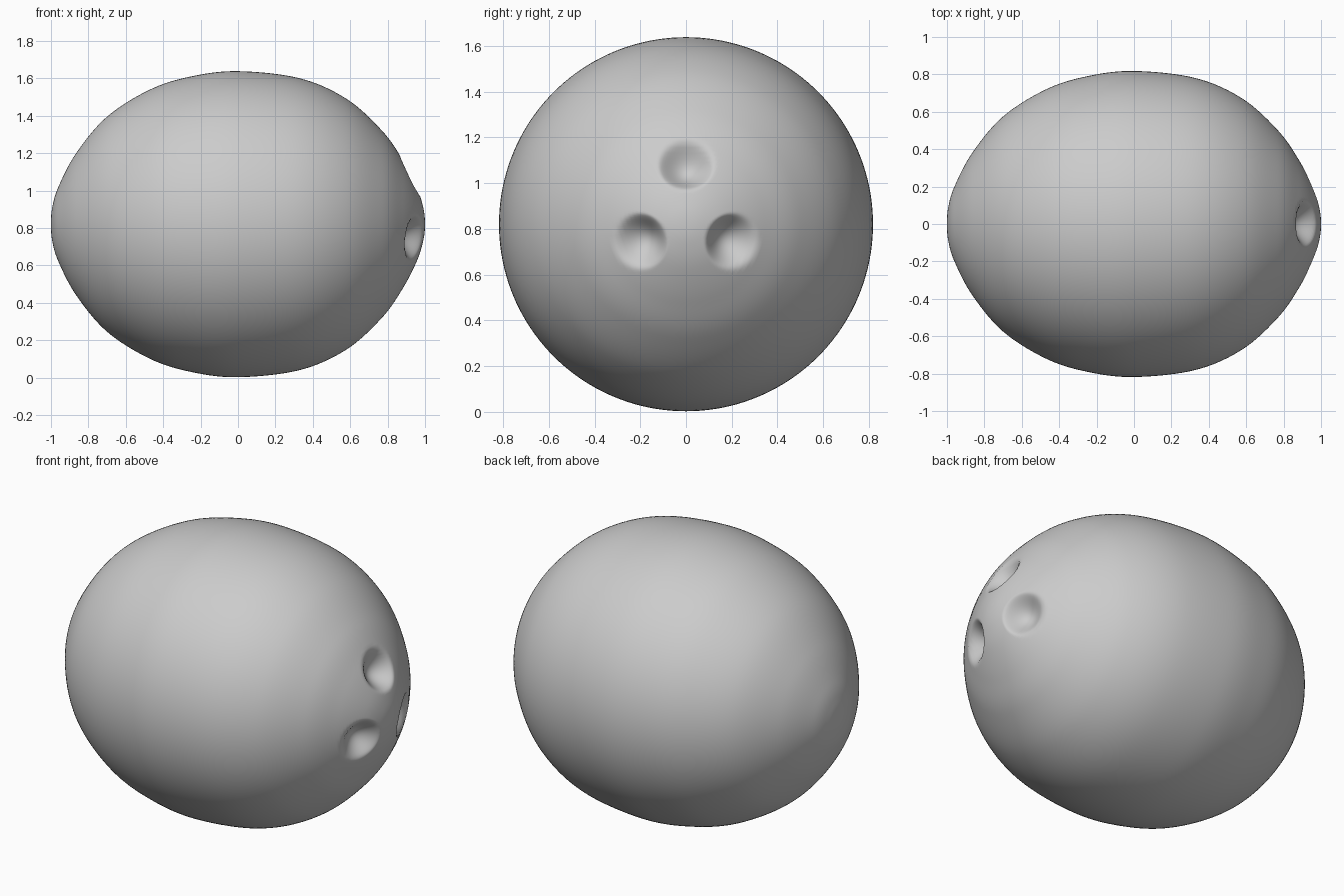
import bpy
import bmesh
from math import sin, cos, tau
from mathutils import Vector

if "Cube" in bpy.data.objects:
    bpy.data.objects.remove(bpy.data.objects["Cube"], do_unlink=True)

SEGMENTS, STEPS = 160, 9
CENTRE_Z = 0.82
DENT_RADIUS, DENT_DEPTH = 0.125, 0.085

# Half outline of the shell: position along x, distance from the x axis
outline = [(-1, 0), (-.993, .09), (-.96, .2), (-.865, .38), (-.70, .575),
           (-.47, .72), (-.25, .79), (0, .818), (.33, .78), (.58, .67),
           (.77, .5), (.88, .345), (.955, .2), (.99, .09), (1, 0)]


def smooth_outline(points):
    """Catmull-Rom curve through the points, mirrored across the axis at each tip."""
    pts = [Vector(p) for p in points]
    flip = lambda p: Vector((p.x, -p.y))
    pts = [flip(pts[1])] + pts + [flip(pts[-2])]
    curve = []
    for a, b, c, d in zip(pts, pts[1:], pts[2:], pts[3:]):
        for i in range(STEPS):
            t = i / STEPS
            curve.append(b + (c - a) * t / 2
                         + (a - b * 2.5 + c * 2 - d / 2) * t * t
                         + (b * 3 - a - c * 3 + d) * t ** 3 / 2)
    return curve + [pts[-2]]


# Shell: the outline turned around the x axis
curve = smooth_outline(outline)
bm = bmesh.new()
rings = [[bm.verts.new((p.x, p.y * cos(tau * i / SEGMENTS), p.y * sin(tau * i / SEGMENTS)))
          for i in range(SEGMENTS)] for p in curve[1:-1]]
tips = [bm.verts.new((p.x, 0, 0)) for p in (curve[0], curve[-1])]
for i in range(SEGMENTS):
    j = (i + 1) % SEGMENTS
    for low, high in zip(rings, rings[1:]):
        bm.faces.new((low[i], low[j], high[j], high[i]))
    bm.faces.new((tips[0], rings[0][j], rings[0][i]))
    bm.faces.new((tips[1], rings[-1][i], rings[-1][j]))
bmesh.ops.recalc_face_normals(bm, faces=bm.faces)
bm.normal_update()

# Three round dents pressed into the +x end
right_end = [v for v in bm.verts if v.co.x > .5]
for y, z in ((0, .255), (-.2, -.075), (.2, -.075)):
    nearest = min(right_end, key=lambda v: (v.co.y - y) ** 2 + (v.co.z - z) ** 2)
    centre, axis = nearest.co.copy(), nearest.normal.copy()
    for v in right_end:
        offset = v.co - centre
        distance = (offset - axis * offset.dot(axis)).length / DENT_RADIUS
        if distance < 1:
            v.co -= axis * DENT_DEPTH * (1 - distance ** 2) ** 1.5

mesh = bpy.data.meshes.new("shell")
bm.to_mesh(mesh)
bm.free()
shell = bpy.data.objects.new("shell", mesh)
shell.location.z = CENTRE_Z
bpy.context.collection.objects.link(shell)
for polygon in mesh.polygons:
    polygon.use_smooth = True
